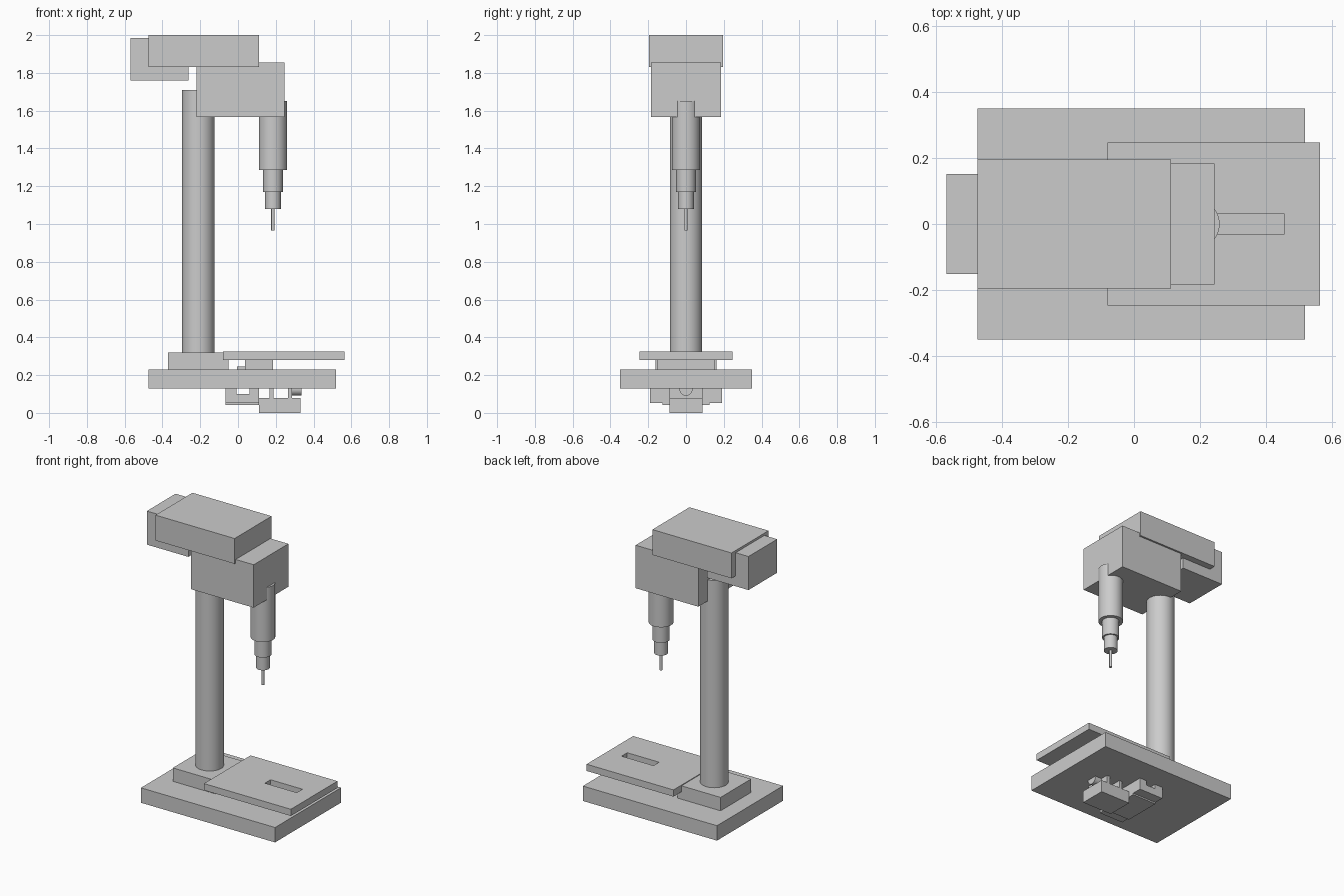
import bpy, math
from mathutils import Matrix

if "Cube" in bpy.data.objects:
    bpy.data.objects.remove(bpy.data.objects["Cube"])

grey = bpy.data.materials.new("machine grey")
grey.diffuse_color = (0.6, 0.6, 0.6, 1)
grey.use_nodes = True
grey.node_tree.nodes["Principled BSDF"].inputs["Base Color"].default_value = grey.diffuse_color


def finish(ob, name):
    ob.name = name
    ob.data.materials.append(grey)
    return ob


def box(name, x, y, z):
    """Box from (min, max) ranges on each axis."""
    bpy.ops.mesh.primitive_cube_add(size=1)
    ob = bpy.context.object
    size = [b - a for a, b in (x, y, z)]
    mid = [(a + b) / 2 for a, b in (x, y, z)]
    ob.data.transform(Matrix.Translation(mid) @ Matrix.Diagonal((*size, 1)))
    return finish(ob, name)


def rod(name, x, y, r, z0, z1):
    """Upright cylinder."""
    bpy.ops.mesh.primitive_cylinder_add(vertices=48, radius=r, depth=z1 - z0,
                                        location=(x, y, (z0 + z1) / 2))
    ob = finish(bpy.context.object, name)
    bpy.ops.object.shade_smooth_by_angle(angle=math.radians(30))
    return ob


def cut(ob, cutter):
    mod = ob.modifiers.new("cut", "BOOLEAN")
    mod.operation = "DIFFERENCE"
    mod.solver = "EXACT"
    mod.object = cutter
    bpy.context.view_layer.objects.active = ob
    bpy.ops.object.modifier_apply(modifier=mod.name)
    bpy.data.objects.remove(cutter)


# Base, column foot and column
box("base_plate", (-0.475, 0.52), (-0.35, 0.35), (0.13, 0.23))
box("column_foot", (-0.37, -0.05), (-0.162, 0.162), (0.23, 0.32))
rod("column", -0.21, 0, 0.086, 0.32, 1.71)

# Work table with a through slot, on its support
table = box("work_table", (-0.08, 0.565), (-0.247, 0.247), (0.28, 0.325))
cut(table, box("slot_cutter", (0.22, 0.457), (-0.03, 0.03), (0.2, 0.4)))
box("table_support", (0.037, 0.185), (-0.15, 0.15), (0.23, 0.28))
box("support_step", (-0.005, 0.037), (-0.06, 0.06), (0.23, 0.245))

# Head, belt cover and motor
box("head", (-0.22, 0.245), (-0.184, 0.184), (1.567, 1.855))
box("belt_cover", (-0.475, 0.112), (-0.196, 0.196), (1.83, 2.0))
box("motor", (-0.57, -0.262), (-0.152, 0.152), (1.76, 1.985))

# Quill, spindle, chuck and drill bit
for name, r, z0, z1 in (("quill", 0.075, 1.285, 1.65),
                        ("spindle", 0.052, 1.17, 1.285),
                        ("chuck", 0.042, 1.08, 1.17),
                        ("drill_bit", 0.009, 0.965, 1.08)):
    rod(name, 0.185, 0, r, z0, z1)

# Clamp under the base: wide jaw with a channel, and a narrow body
jaw = box("wide_jaw", (-0.065, 0.112), (-0.19, 0.19), (0.053, 0.13))
cut(jaw, box("channel_cutter", (-0.008, 0.06), (-0.3, 0.3), (0.1, 0.2)))
box("jaw_plate", (-0.065, 0.112), (-0.125, 0.125), (0.043, 0.053))
box("clamp_body", (0.112, 0.33), (-0.087, 0.087), (0.0, 0.08))
for i, x in enumerate((0.167, 0.265)):
    box(f"clamp_rib_{i + 1}", (x, x + 0.022), (-0.087, 0.087), (0.08, 0.13))

# Clamp screw knob lying along x
bpy.ops.mesh.primitive_cylinder_add(vertices=32, radius=0.035, depth=0.05,
                                    location=(0.31, 0, 0.126),
                                    rotation=(0, math.pi / 2, 0))
finish(bpy.context.object, "clamp_knob")
bpy.ops.object.shade_smooth_by_angle(angle=math.radians(30))
